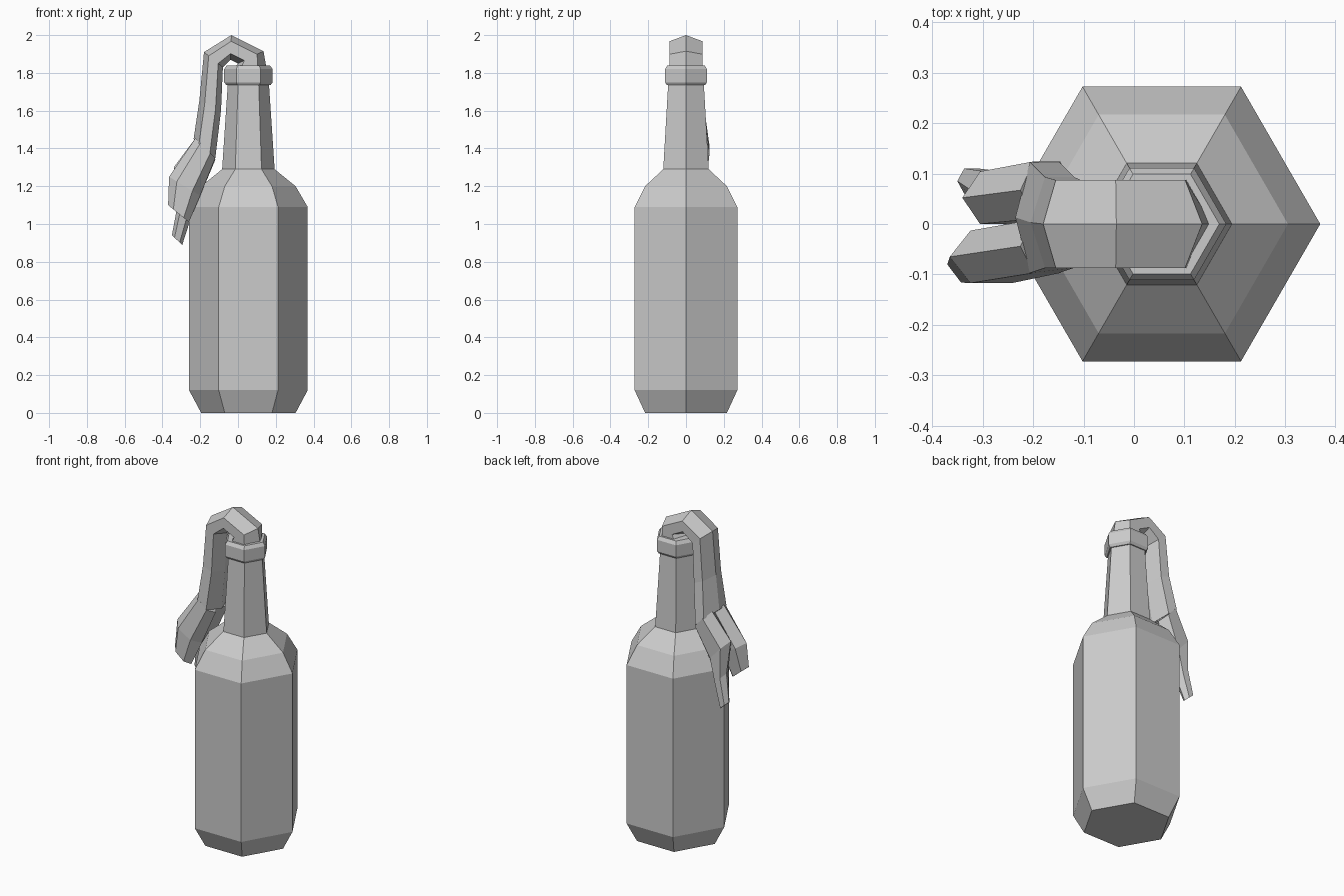
import bpy
import bmesh
from math import cos, sin, pi

cube = bpy.data.objects.get("Cube")
if cube:
    bpy.data.objects.remove(cube, do_unlink=True)

grey = bpy.data.materials.new("plain grey")
grey.use_nodes = True
GREY = (0.6, 0.6, 0.6, 1)
grey.diffuse_color = GREY
grey.node_tree.nodes["Principled BSDF"].inputs["Base Color"].default_value = GREY


def loft(name, rings):
    """Skin a list of six-sided rings and close both ends."""
    bm = bmesh.new()
    loops = [[bm.verts.new(p) for p in ring] for ring in rings]
    for a, b in zip(loops, loops[1:]):
        for i in range(6):
            j = (i + 1) % 6
            bm.faces.new((a[i], a[j], b[j], b[i]))
    bm.faces.new(loops[0][::-1])
    bm.faces.new(loops[-1])
    bmesh.ops.recalc_face_normals(bm, faces=bm.faces)
    mesh = bpy.data.meshes.new(name)
    bm.to_mesh(mesh)
    bm.free()
    mesh.materials.append(grey)
    obj = bpy.data.objects.new(name, mesh)
    bpy.context.collection.objects.link(obj)
    return obj


def hexagon(radius, z, cx=0.055):
    return [(cx + radius * cos(i * pi / 3), radius * sin(i * pi / 3), z) for i in range(6)]


def section(ox, oz, ix, iz, cy, half):
    """Six-sided cloth section from an outer ridge to an inner ridge."""
    def mix(t, y):
        return (ox + (ix - ox) * t, y, oz + (iz - oz) * t)
    return [mix(0, cy), mix(.25, cy + half), mix(.75, cy + half),
            mix(1, cy), mix(.75, cy - half), mix(.25, cy - half)]


# Bottle body, shoulder and neck
loft("bottle", [hexagon(r, z) for r, z in [
    (.25, 0), (.314, .12), (.314, 1.09), (.25, 1.2), (.139, 1.29), (.109, 1.74)]])

# Lip around the mouth
loft("bottle_lip", [hexagon(r, z) for r, z in [
    (.117, 1.735), (.128, 1.75), (.128, 1.82), (.114, 1.84)]])

# Cloth folded over the mouth
loft("cloth", [section(*s) for s in [
    (.155, 1.80, -.045, 1.80, 0, .087),
    (.135, 1.915, 0, 1.85, 0, .087),
    (-.035, 2.0, -.04, 1.87, 0, .087),
    (-.18, 1.91, -.08, 1.83, 0, .087),
    (-.205, 1.65, -.09, 1.6, .003, .09),
    (-.235, 1.45, -.12, 1.35, .013, .11)]])

# Two hanging cloth tails
loft("front_cloth_tail", [section(*s) for s in [
    (-.225, 1.455, -.12, 1.35, -.044, .053),
    (-.365, 1.25, -.2, 1.15, -.065, .052),
    (-.37, 1.10, -.26, 1.01, -.08, .036)]])
loft("back_cloth_tail", [section(*s) for s in [
    (-.225, 1.455, -.12, 1.34, .067, .057),
    (-.34, 1.3, -.2, 1.15, .052, .052),
    (-.32, 1.1, -.25, 1.03, .065, .04),
    (-.35, .94, -.295, .89, .085, .025)]])
